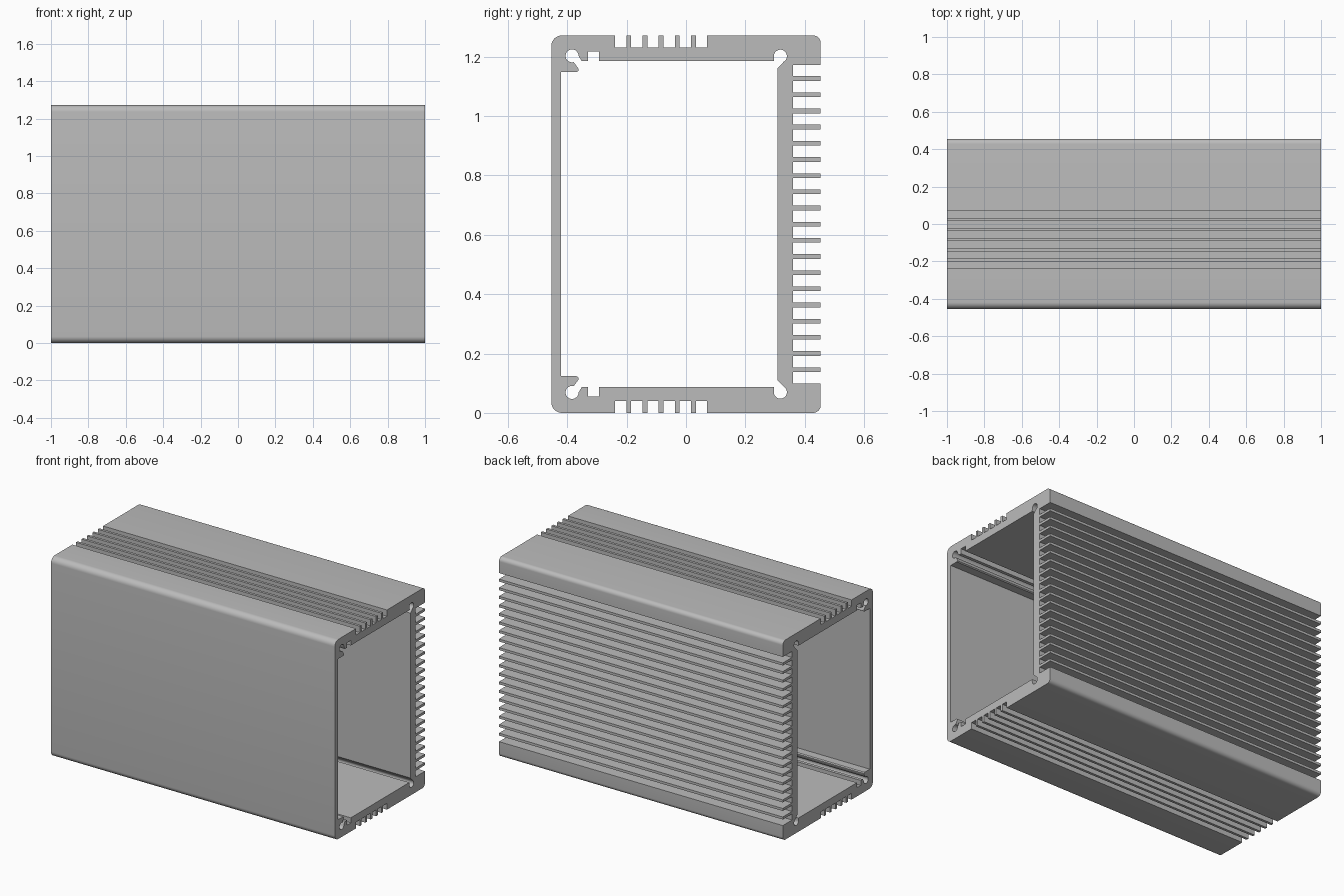
import bpy, bmesh
from math import sin, cos, radians

if "Cube" in bpy.data.objects:
    bpy.data.objects.remove(bpy.data.objects["Cube"], do_unlink=True)

LENGTH, HEIGHT, HALF_DEPTH = 2.0, 1.272, 0.454


def arc(y, z, r, start, end, steps):
    """Points on a circular arc in the profile plane."""
    angles = [radians(start + (end - start) * i / steps) for i in range(steps + 1)]
    return [(y + r * cos(a), z + r * sin(a)) for a in angles]


def mirrored(points):
    """Lower half of the profile, in reverse order to close the loop."""
    return [(y, HEIGHT - z) for y, z in reversed(points)]


def comb(start, pitch, gap, count):
    """Start and end of each slot in an evenly spaced row."""
    return [(start + i * pitch, start + i * pitch + gap) for i in range(count)]


# Outer outline: rounded corners, roof grooves and rear cooling fins
front_r, back_r = 0.036, 0.026
roof = arc(-HALF_DEPTH + front_r, HEIGHT - front_r, front_r, 180, 90, 8)
for a, b in comb(-0.239, 0.0544, 0.038, 6):
    roof += [(a, HEIGHT), (a, HEIGHT - 0.04), (b, HEIGHT - 0.04), (b, HEIGHT)]
roof += arc(HALF_DEPTH - back_r, HEIGHT - back_r, back_r, 90, 0, 8)

fins = []
for a, b in comb(0.099, 0.0545, 0.0385, 20):
    fins += [(HALF_DEPTH, a), (0.361, a), (0.361, b), (HALF_DEPTH, b)]
outer = roof + fins[::-1] + mirrored(roof)

# Inner outline: lip, screw channels and card slot
ceiling = 1.185
inner_top = [(-0.4215, 1.148), (-0.369, 1.148), (-0.362, 1.153),
             (-0.363, 1.161), (-0.374, 1.176)]
inner_top += arc(-0.384, 1.203, 0.022, 285, 0, 18)
inner_top += [(-0.351, ceiling), (-0.331, ceiling), (-0.331, 1.217),
              (-0.293, 1.217), (-0.293, ceiling), (0.296, ceiling)]
inner_top += arc(0.318, 1.202, 0.022, 190, -60, 18)
inner_top += [(0.308, 1.161)]
inner = inner_top + mirrored(inner_top)

# Extrude both outlines along x and cap the ends
bm = bmesh.new()
caps = {-1: [], 1: []}
for outline in (outer, inner):
    rings = {s: [bm.verts.new((s * LENGTH / 2, y, z)) for y, z in outline] for s in caps}
    n = len(outline)
    for i in range(n):
        j = (i + 1) % n
        bm.faces.new((rings[-1][i], rings[-1][j], rings[1][j], rings[1][i]))
        for s in caps:
            caps[s].append(bm.edges.get((rings[s][i], rings[s][j])))
for s, edges in caps.items():
    bmesh.ops.triangle_fill(bm, edges=edges, use_beauty=True, normal=(s, 0, 0))
bmesh.ops.recalc_face_normals(bm, faces=bm.faces[:])

mesh = bpy.data.meshes.new("finned_enclosure")
bm.to_mesh(mesh)
bm.free()
body = bpy.data.objects.new("finned_enclosure", mesh)
bpy.context.collection.objects.link(body)

# Plain aluminium grey
grey = bpy.data.materials.new("aluminium_grey")
grey.use_nodes = True
colour = (0.5, 0.5, 0.5, 1)
grey.diffuse_color = colour
grey.node_tree.nodes["Principled BSDF"].inputs["Base Color"].default_value = colour
mesh.materials.append(grey)

bpy.ops.object.select_all(action="DESELECT")
body.select_set(True)
bpy.context.view_layer.objects.active = body
bpy.ops.object.shade_smooth_by_angle(angle=radians(30))
